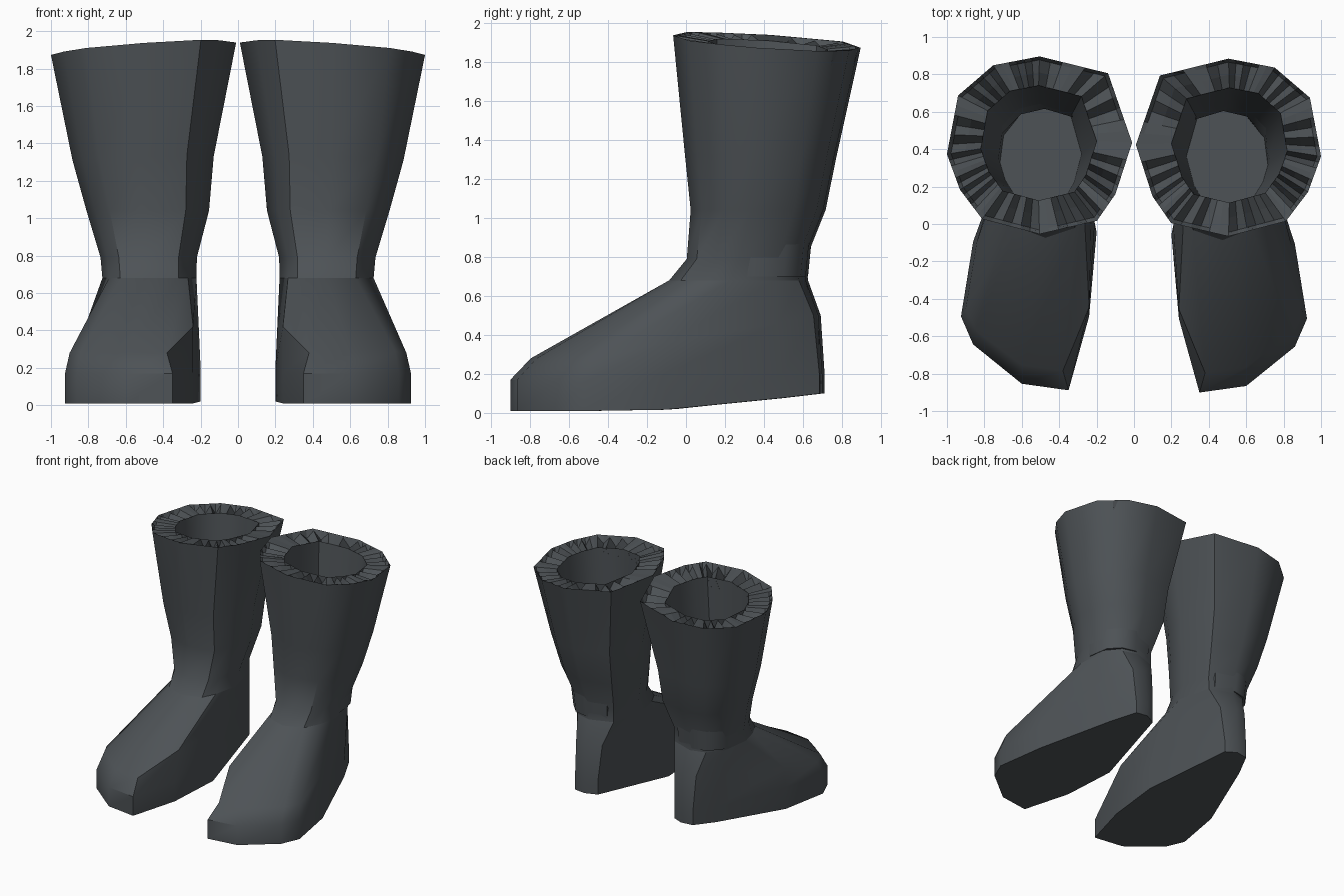
import bpy, bmesh, math, random

if "Cube" in bpy.data.objects:
    bpy.data.objects.remove(bpy.data.objects["Cube"])

random.seed(4)
leather = bpy.data.materials.new("dark grey leather")
leather.diffuse_color = (0.075, 0.085, 0.093, 1)
leather.use_nodes = True
leather.node_tree.nodes["Principled BSDF"].inputs["Base Color"].default_value = leather.diffuse_color

# Irregular cross-section, normalised to -1..1: inner side, back, outer side, front
SECTION = [(-1, .03), (-.74, .81), (0, 1), (.5, .9), (.88, .56), (1, -.1),
           (.86, -.5), (.62, -.83), (0, -1), (-.62, -.85), (-.82, -.55)]
# Shaft levels: inner x, outer x, front y, back y, height, tilt
SHAFT = [(.01, 1.0, -.06, .89, 1.905, 1), (.13, .885, .0, .765, 1.32, .3),
         (.155, .81, .03, .71, 1.04, 0), (.22, .735, .01, .61, .79, 0),
         (.222, .725, -.08, .62, .68, 0)]
LINING = [(.2, .82, .12, .735, 1.885, .7), (.28, .72, .1, .62, .70, 0)]
# Foot outlines in the same point order
INSTEP = [(.21, 0, .42), (.34, .63, .5), (.46, .685, .5), (.56, .66, .5),
          (.67, .48, .46), (.84, -.1, .36), (.90, -.46, .28), (.84, -.58, .29),
          (.6, -.76, .28), (.38, -.79, .28), (.24, -.45, .42)]
SOLE = [(.2, -.05), (.36, .66), (.45, .705), (.55, .69), (.64, .5), (.86, -.1),
        (.925, -.5), (.86, -.65), (.6, -.86), (.35, -.895), (.24, -.5)]


def section(x0, x1, y0, y1, z, tilt):
    return [((x0 + x1) / 2 + u * (x1 - x0) / 2, (y0 + y1) / 2 + v * (y1 - y0) / 2,
             z - tilt * (.035 * u + .032 * v)) for u, v in SECTION]


def divide(ring, n):
    out = []
    for a, b in zip(ring, ring[1:] + ring[:1]):
        out += [tuple(p + (q - p) * k / n for p, q in zip(a, b)) for k in range(n)]
    return out


def loft(name, rings, side, cap=False, inward=False, smooth=True):
    bm = bmesh.new()
    dy = .006 if side < 0 else -.006
    vs = [[bm.verts.new((side * x, y + dy, z)) for x, y, z in r] for r in rings]
    n = len(rings[0])
    # Rings run clockwise from above, so this order faces outward on the right boot
    flip = (side < 0) != inward
    for a, b in zip(vs, vs[1:]):
        for i in range(n):
            j = (i + 1) % n
            f = [a[i], a[j], b[j], b[i]]
            bm.faces.new(f[::-1] if flip else f)
    if cap:
        bm.faces.new(vs[-1][::-1] if flip else vs[-1])
    me = bpy.data.meshes.new(name)
    bm.to_mesh(me)
    bm.free()
    me.materials.append(leather)
    ob = bpy.data.objects.new(name, me)
    bpy.context.collection.objects.link(ob)
    if smooth:
        bpy.ops.object.select_all(action='DESELECT')
        ob.select_set(True)
        bpy.context.view_layer.objects.active = ob
        bpy.ops.object.shade_smooth_by_angle(angle=math.radians(40))
    return ob


def pleats(outer, inner, depth):
    """Ring between outer and inner outlines at each fraction, with folds."""
    def at(f, amount):
        return [(ox + (ix - ox) * f, oy + (iy - oy) * f, oz + (iz - oz) * f - amount * d)
                for (ox, oy, oz), (ix, iy, iz), d in zip(outer, inner, depth)]
    return [outer, at(.12, 1), at(.55, .9), at(1, 1)]


for side, label in ((1, "right"), (-1, "left")):
    shaft = [section(*s) for s in SHAFT]
    lining = [section(*s) for s in LINING]

    # Flared shaft down to the ankle seam
    loft(label + "_shaft", shaft, side)

    # Foot with low toe, narrow heel and raised heel sole
    low = [(x, y, .17 if y < -.2 else .2) for x, y in SOLE]
    sole = [(x, y, .01 + .09 * (max(0, y + .2) / .9) ** 1.2) for x, y in SOLE]
    loft(label + "_foot", [shaft[-1], INSTEP, low, sole], side, cap=True)

    # Lining with inner floor
    loft(label + "_lining", lining, side, cap=True, inward=False).data.flip_normals()

    # Pleated rim: narrow folds broken by a few flat tabs
    per_edge = 6
    count = per_edge * len(SECTION)
    depth = [0 if i % 8 in (0, 1) else (i % 2) * random.uniform(.05, .08) + .005
             for i in range(count)]
    loft(label + "_rim", pleats(divide(shaft[0], per_edge),
                                divide(lining[0], per_edge), depth),
         side, smooth=False).data.flip_normals()

# Consistent outward facing for every shell
for ob in bpy.data.objects:
    bm = bmesh.new()
    bm.from_mesh(ob.data)
    bm.normal_update()
    part = ob.name.split("_")[1]
    cx = sum(v.co.x for v in bm.verts) / len(bm.verts)
    cy = sum(v.co.y for v in bm.verts) / len(bm.verts)
    score = 0
    for f in bm.faces:
        c = f.calc_center_median()
        radial = f.normal.x * (c.x - cx) + f.normal.y * (c.y - cy)
        score += f.calc_area() * (f.normal.z if part == "rim" else
                                  -radial if part == "lining" else radial)
    if score < 0:
        bmesh.ops.reverse_faces(bm, faces=bm.faces)
        bm.to_mesh(ob.data)
    bm.free()
